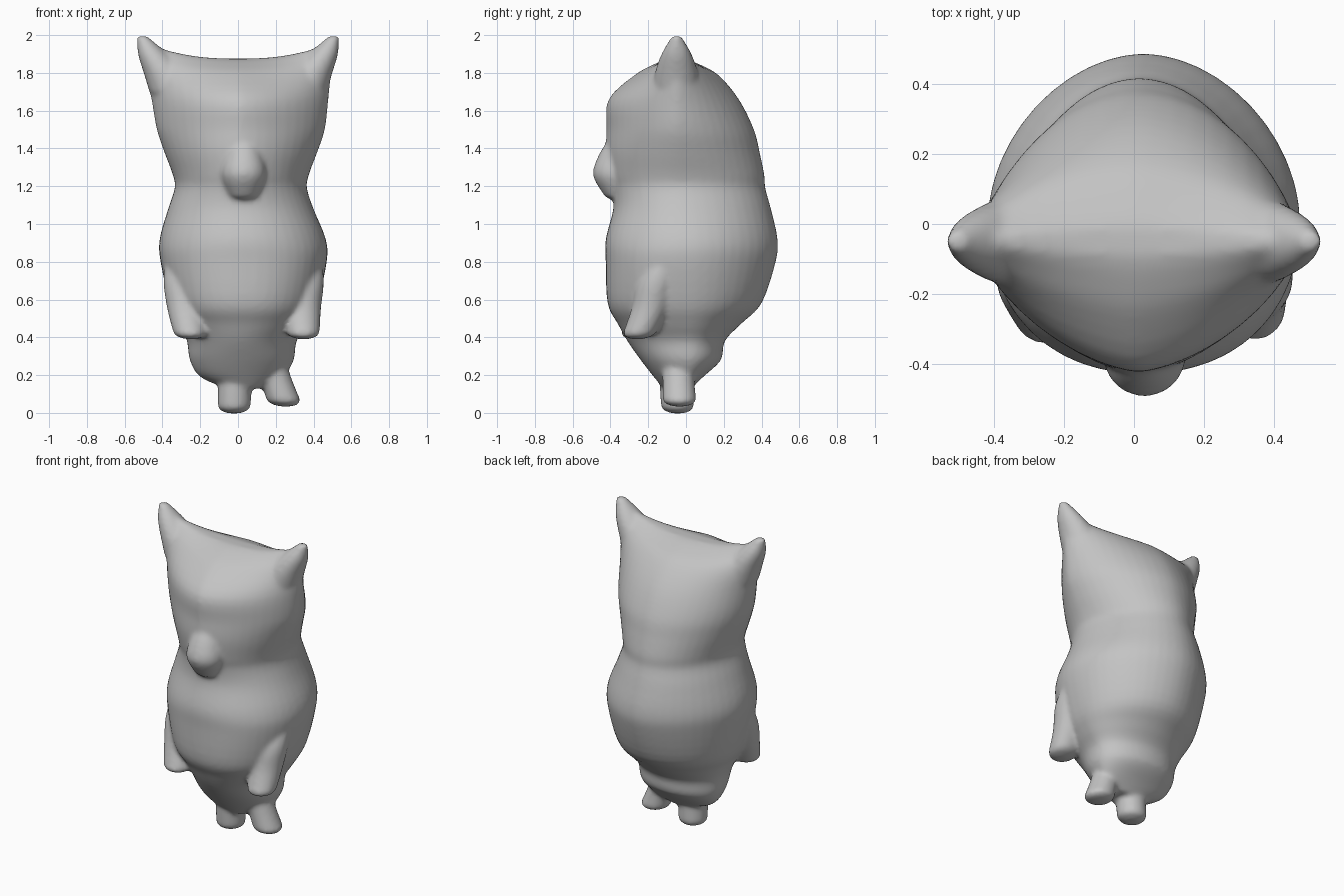
import bpy, bmesh, math
from mathutils import Vector

if "Cube" in bpy.data.objects:
    bpy.data.objects.remove(bpy.data.objects["Cube"])

SIDES = 48

# Torso and head sections: z, centre x, half width, front y, back y, front roundness, back roundness
SECTIONS = [
    (0.13, 0.04, 0.10, -0.12, 0.03, 2.0, 2.0),
    (0.19, 0.02, 0.22, -0.17, 0.09, 2.0, 2.0),
    (0.28, 0.02, 0.275, -0.24, 0.185, 2.0, 2.0),
    (0.38, 0.02, 0.29, -0.31, 0.205, 2.0, 2.0),
    (0.47, 0.03, 0.335, -0.36, 0.29, 2.1, 1.9),
    (0.58, 0.03, 0.39, -0.415, 0.40, 2.2, 1.9),
    (0.80, 0.03, 0.44, -0.425, 0.475, 2.2, 1.85),
    (0.92, 0.025, 0.44, -0.425, 0.485, 2.1, 1.85),
    (1.08, 0.015, 0.385, -0.385, 0.45, 2.0, 1.9),
    (1.19, 0.015, 0.35, -0.39, 0.42, 1.9, 1.9),
    (1.26, 0.015, 0.36, -0.41, 0.415, 1.8, 1.9),
    (1.38, 0.015, 0.405, -0.425, 0.39, 1.7, 1.85),
    (1.50, 0.015, 0.445, -0.42, 0.36, 1.6, 1.8),
    (1.66, 0.01, 0.47, -0.41, 0.28, 1.5, 1.7),
    (1.79, 0.00, 0.50, -0.27, 0.17, 1.4, 1.6),
    (1.85, 0.00, 0.51, -0.16, 0.06, 1.3, 1.4),
    (1.875, 0.00, 0.50, -0.09, -0.01, 1.3, 1.3),
]


def spline(rows, steps):
    """Catmull-Rom interpolation of a list of number rows."""
    out = []
    for i in range(len(rows) - 1):
        p0, p1 = rows[max(i - 1, 0)], rows[i]
        p2, p3 = rows[i + 1], rows[min(i + 2, len(rows) - 1)]
        for s in range(steps):
            t = s / steps
            out.append([0.5 * (2 * b + (c - a) * t + (2 * a - 5 * b + 4 * c - d) * t * t
                               + (3 * b - a - 3 * c + d) * t ** 3)
                        for a, b, c, d in zip(p0, p1, p2, p3)])
    out.append(list(rows[-1]))
    return out


def power(v, n):
    return math.copysign(abs(v) ** (2 / n), v)


def section(row):
    z, cx, hw, yf, yb, nf, nb = row
    # widest line runs from the flanks up into the ears
    ym = max(min(0.01 - 0.06 * (z - 0.9) / 0.6, 0.01), -0.05)
    ym = min(max(ym, yf + 0.3 * (yb - yf)), yf + 0.7 * (yb - yf))
    lift = 0.10 * max(0, (z - 1.60) / 0.275) ** 1.5
    pts = []
    for k in range(SIDES):
        a = 2 * math.pi * k / SIDES
        c, s = math.cos(a), math.sin(a)
        n = nb if s >= 0 else nf
        depth = (yb - ym) if s >= 0 else (ym - yf)
        x = hw * power(c, n)
        pts.append(Vector((cx + x, ym + depth * power(s, n),
                           z + lift * (abs(x) / 0.52) ** 2.5)))
    return pts


def loft(bm, rings):
    """Skin closed rings and close both ends with strips across."""
    n = len(rings[0])
    vs = [[bm.verts.new(p) for p in r] for r in rings]
    for a, b in zip(vs, vs[1:]):
        for k in range(n):
            j = (k + 1) % n
            bm.faces.new((a[k], a[j], b[j], b[k]))
    for ring, flip in ((vs[0], True), (vs[-1], False)):
        for k in range(n // 2):
            quad = [ring[k], ring[k + 1], ring[-k - 1], ring[-k % n]]
            quad = list(dict.fromkeys(quad))
            if len(quad) > 2:
                bm.faces.new(quad[::-1] if flip else quad)


def limb(bm, points):
    """Round limb along x, y, z, radius points with a rounded far end."""
    rows = spline(points, 5)
    end = rows[-1]
    step = Vector(end[:3]) - Vector(rows[-2][:3])
    step.normalize()
    for t in (0.4, 0.75, 0.95):
        tip = Vector(end[:3]) + step * end[3] * 0.45 * t
        rows.append([*tip, end[3] * math.sqrt(1 - t * t)])
    rings = []
    for x, y, z, r in rows:
        rings.append([Vector((x + r * math.cos(2 * math.pi * k / 20),
                              y + r * math.sin(2 * math.pi * k / 20), z))
                      for k in range(20)])
    loft(bm, rings)


bm = bmesh.new()
# torso and head in one loft
loft(bm, [section(r) for r in spline(SECTIONS, 4)])
# pointed ears
for side in (-1, 1):
    limb(bm, [(side * 0.34, -0.05, 1.70, 0.13), (side * 0.385, -0.05, 1.80, 0.115),
              (side * 0.45, -0.05, 1.90, 0.08), (side * 0.502, -0.05, 1.985, 0.032)])
# muzzle
limb(bm, [(0.03, -0.34, 1.45, 0.07), (0.03, -0.365, 1.36, 0.10),
          (0.03, -0.375, 1.26, 0.118), (0.03, -0.355, 1.16, 0.085)])
# arms slanting forward along the flanks
limb(bm, [(-0.30, -0.08, 0.86, 0.08), (-0.29, -0.15, 0.70, 0.105),
          (-0.275, -0.20, 0.55, 0.10), (-0.255, -0.255, 0.425, 0.088)])
limb(bm, [(0.36, -0.08, 0.86, 0.08), (0.35, -0.15, 0.70, 0.105),
          (0.34, -0.19, 0.55, 0.10), (0.345, -0.245, 0.425, 0.088)])
# short legs
limb(bm, [(0.0, -0.05, 0.32, 0.09), (-0.015, -0.05, 0.16, 0.09), (-0.02, -0.045, 0.035, 0.088)])
limb(bm, [(0.15, -0.04, 0.32, 0.09), (0.20, -0.04, 0.18, 0.085), (0.24, -0.035, 0.07, 0.09)])
bmesh.ops.recalc_face_normals(bm, faces=bm.faces[:])

mesh = bpy.data.meshes.new("cat_body")
bm.to_mesh(mesh)
bm.free()
cat = bpy.data.objects.new("cat_body", mesh)
bpy.context.collection.objects.link(cat)

grey = bpy.data.materials.new("plain_grey")
grey.diffuse_color = (0.55, 0.55, 0.55, 1)
grey.use_nodes = True
grey.node_tree.nodes["Principled BSDF"].inputs["Base Color"].default_value = grey.diffuse_color
mesh.materials.append(grey)

# fuse the parts into one soft skin
fuse = cat.modifiers.new("fuse", 'REMESH')
fuse.mode = 'VOXEL'
fuse.voxel_size = 0.014
fuse.use_smooth_shade = True
soften = cat.modifiers.new("soften", 'SMOOTH')
soften.factor = 0.5
soften.iterations = 6
